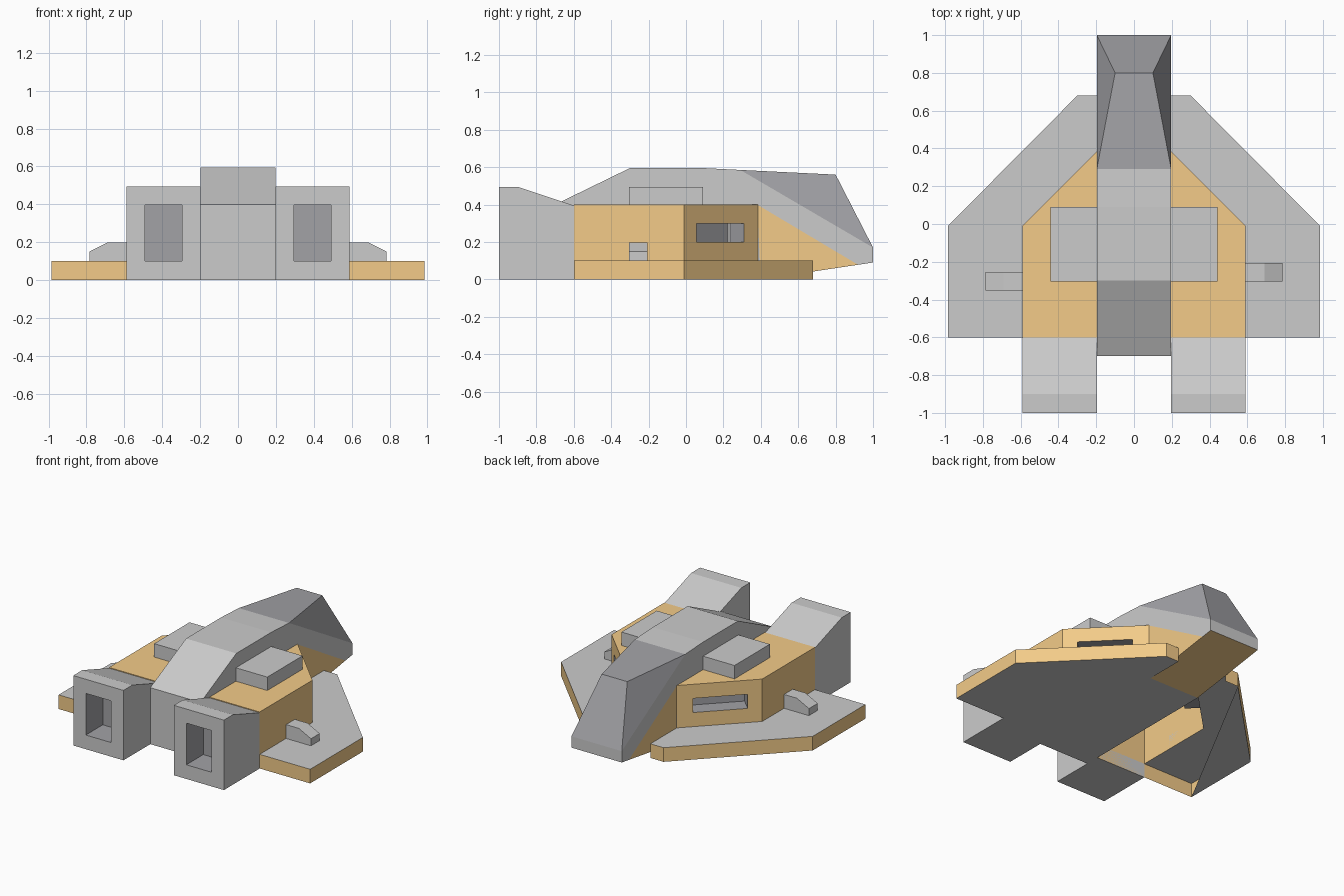
import bpy, bmesh
from mathutils import Vector

if "Cube" in bpy.data.objects:
    bpy.data.objects.remove(bpy.data.objects["Cube"])


def material(name, color):
    m = bpy.data.materials.new(name)
    m.diffuse_color = (*color, 1)
    m.use_nodes = True
    m.node_tree.nodes["Principled BSDF"].inputs["Base Color"].default_value = m.diffuse_color
    return m


GREY = material("light_grey", (0.8, 0.8, 0.8))
TAN = material("tan", (0.9, 0.6, 0.25))
DARK = material("dark_grey", (0.36, 0.36, 0.38))
MATS = [GREY, TAN, DARK]
G, T, D = 0, 1, 2


def build(name, polys):
    """Make one object from (material index, corner list) polygons."""
    bm = bmesh.new()
    for mi, pts in polys:
        f = bm.faces.new([bm.verts.new(p) for p in pts])
        f.material_index = mi
    bmesh.ops.remove_doubles(bm, verts=bm.verts, dist=1e-4)
    bmesh.ops.recalc_face_normals(bm, faces=bm.faces)
    me = bpy.data.meshes.new(name)
    bm.to_mesh(me)
    bm.free()
    for m in MATS:
        me.materials.append(m)
    ob = bpy.data.objects.new(name, me)
    bpy.context.collection.objects.link(ob)
    return ob


def wall(a, b, mi):
    """Strip of quads joining two closed loops."""
    n = len(a)
    return [(mi, [a[i], a[(i + 1) % n], b[(i + 1) % n], b[i]]) for i in range(n)]


def recess(outer, inner, depth, mi):
    """Flat quad with a sunken dark opening."""
    back = [tuple(Vector(p) + Vector(depth)) for p in inner]
    return wall(outer, inner, mi) + wall(inner, back, D) + [(D, back)]


def prism(profile, axis_pts, mi=G):
    """Closed extrusion: axis_pts maps a 2D profile point and end to 3D."""
    a = [axis_pts(p, 0) for p in profile]
    b = [axis_pts(p, 1) for p in profile]
    return [(mi, a), (mi, b)] + wall(a, b, mi)


def flip(polys, s):
    return [(mi, [(s * x, y, z) for x, y, z in pts]) for mi, pts in polys]


# Central fuselage: side outline across the full width, painted nose, faceted canopy
W = 0.197
hull = []
ridge = [(-0.7, 0), (-0.7, 0.4), (-0.3, 0.595), (0.09, 0.595), (0.29, 0.585)]
for p, q in zip(ridge, ridge[1:]):
    hull.append((G, [(-W, *p), (W, *p), (W, *q), (-W, *q)]))
for p, q, mi in [((1, 0.17), (1, 0.09), G), ((1, 0.09), (0.92, 0.078), T),
                 ((0.92, 0.078), (0.4, 0), T), ((0.4, 0), (-0.7, 0), G)]:
    hull.append((mi, [(-W, *p), (W, *p), (W, *q), (-W, *q)]))
hull.append((D, [(-W, 0.29, 0.585), (W, 0.29, 0.585), (0.1, 0.8, 0.56), (-0.1, 0.8, 0.56)]))
hull.append((D, [(-0.1, 0.8, 0.56), (0.1, 0.8, 0.56), (W, 1, 0.17), (-W, 1, 0.17)]))
for s in (-1, 1):
    x = s * W
    hull.append((D, [(x, 0.29, 0.585), (s * 0.1, 0.8, 0.56), (x, 1, 0.17)]))
    hull.append((T, [(x, 0.4, 0), (x, 0.38, 0.4), (x, 0.92, 0.078)]))
    hull.append((G, [(x, *p) for p in ridge + [(1, 0.17), (1, 0.09), (0.92, 0.078),
                                               (0.38, 0.4), (0.4, 0)]]))
build("fuselage", hull)

for s, side in ((1, "right"), (-1, "left")):
    # Shoulder body with a sunken window on the angled face
    plan = [(W, -0.6), (0.59, -0.6), (0.59, -0.01), (W, 0.385)]
    lo = [(*p, 0.1) for p in plan]
    hi = [(*p, 0.4) for p in plan]
    body = [(T, hi)] + wall(lo, hi, T)[:2]
    diag = lambda t, z: (0.59 - 0.393 * t, -0.01 + 0.395 * t, z)
    body += recess([lo[2], lo[3], hi[3], hi[2]],
                   [diag(0.17, 0.2), diag(0.81, 0.2), diag(0.81, 0.3), diag(0.17, 0.3)],
                   (-0.08, -0.08, 0), T)
    build(side + "_body", flip(body, s))

    # Wing plate: grey top and underside, tan edges; left underside is partly open
    rim = [(W, -0.6), (0.985, -0.6), (0.985, -0.01), (0.3, 0.68), (W, 0.68)]
    low = [(*p, 0) for p in rim]
    top = [(*p, 0.1) for p in rim]
    wing = wall(low, top, T)[:4]
    wing.append((G, [(0.59, -0.6, 0.1)] + top[1:] + [lo[3], lo[2]]))
    wing.append((G, low if s > 0 else low[1:4]))
    build(side + "_wing", flip(wing, s))

    # Engine pod with a sunken nozzle
    prof = [(-1, 0), (-1, 0.495), (-0.9, 0.495), (-0.6, 0.395), (-0.6, 0)]
    pod = prism(prof, lambda p, e: ((W, 0.59)[e], *p))
    del pod[2]
    pod += recess([(W, -1, 0), (0.59, -1, 0), (0.59, -1, 0.495), (W, -1, 0.495)],
                  [(0.295, -1, 0.1), (0.492, -1, 0.1), (0.492, -1, 0.395), (0.295, -1, 0.395)],
                  (0, 0.19, 0), G)
    build(side + "_engine", flip(pod, s))

    # Raised deck box
    deck = [(W, 0.4), (0.443, 0.4), (0.443, 0.495), (W, 0.495)]
    build(side + "_deck_box", flip(prism(deck, lambda p, e: (p[0], (-0.305, 0.09)[e], p[1])), s))

    # Small wedge-ended gun on the wing
    y0 = -0.305 if s > 0 else -0.352
    gun = [(0.59, 0.1), (0.785, 0.1), (0.785, 0.15), (0.69, 0.198), (0.59, 0.198)]
    build(side + "_gun", flip(prism(gun, lambda p, e: (p[0], y0 + 0.098 * e, p[1])), s))
